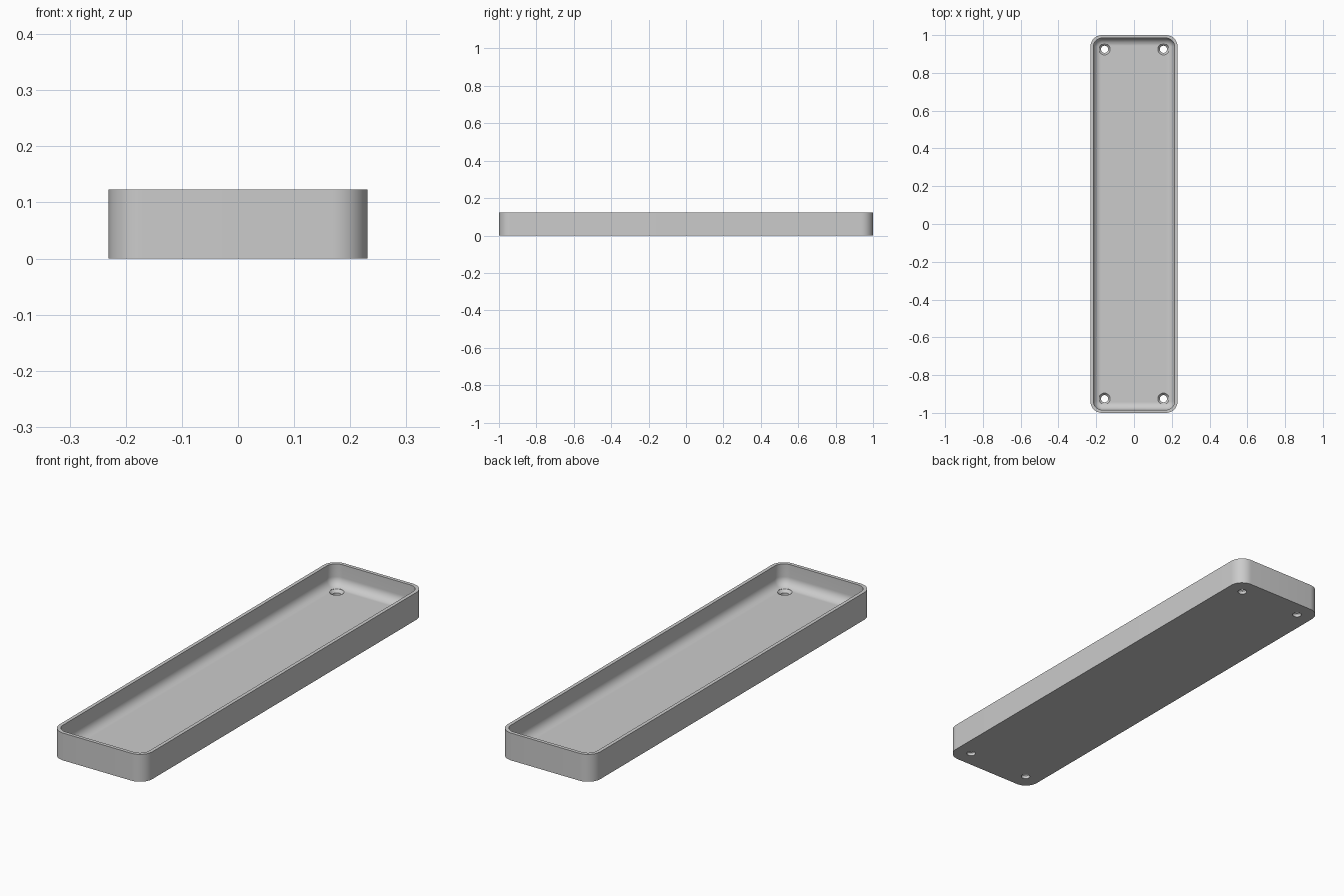
import bpy, bmesh
from math import cos, sin, pi

cube = bpy.data.objects.get("Cube")
if cube:
    bpy.data.objects.remove(cube, do_unlink=True)

HALF_X, HALF_Y, HEIGHT = 0.231, 1.0, 0.123
CORNER, WALL, FLOOR, FILLET = 0.062, 0.016, 0.026, 0.04
STEPS = 12

grey = bpy.data.materials.new("plain_grey")
grey.use_nodes = True
colour = (0.6, 0.6, 0.6, 1)
grey.diffuse_color = colour
grey.node_tree.nodes["Principled BSDF"].inputs["Base Color"].default_value = colour


def rounded_outline(inset):
    """Rounded rectangle, moved inwards by inset."""
    r = CORNER - inset
    points = []
    for quarter, (sx, sy) in enumerate([(1, 1), (-1, 1), (-1, -1), (1, -1)]):
        for i in range(STEPS + 1):
            a = (quarter + i / STEPS) * pi / 2
            points.append((sx * (HALF_X - CORNER) + r * cos(a),
                           sy * (HALF_Y - CORNER) + r * sin(a)))
    return points


def circle(radius, x, y, sides=32):
    return [(x + radius * cos(2 * pi * i / sides), y + radius * sin(2 * pi * i / sides))
            for i in range(sides)]


def loft(name, sections):
    """Closed solid through (outline, z) sections, capped at both ends."""
    bm = bmesh.new()
    rings = [[bm.verts.new((x, y, z)) for x, y in outline] for outline, z in sections]
    for a, b in zip(rings, rings[1:]):
        for i in range(len(a)):
            j = (i + 1) % len(a)
            bm.faces.new((a[i], a[j], b[j], b[i]))
    bm.faces.new(rings[0])
    bm.faces.new(rings[-1])
    bmesh.ops.recalc_face_normals(bm, faces=bm.faces)
    mesh = bpy.data.meshes.new(name)
    bm.to_mesh(mesh)
    bm.free()
    mesh.materials.append(grey)
    obj = bpy.data.objects.new(name, mesh)
    bpy.context.collection.objects.link(obj)
    return obj


# Tray: outer wall, flat rim, inner wall, then a rounded fillet into the floor
sections = [(rounded_outline(0), 0), (rounded_outline(0), HEIGHT),
            (rounded_outline(WALL), HEIGHT)]
for i in range(STEPS + 1):
    a = i / STEPS * pi / 2
    sections.append((rounded_outline(WALL + FILLET * (1 - cos(a))),
                     FLOOR + FILLET * (1 - sin(a))))
tray = loft("tray", sections)
bpy.context.view_layer.objects.active = tray
tray.select_set(True)

# Countersunk screw holes in the four corners
for x in (-0.156, 0.156):
    for y in (-0.925, 0.925):
        cutter = loft("hole_cutter", [
            (circle(0.019, x, y), -0.02), (circle(0.019, x, y), FLOOR - 0.012),
            (circle(0.03, x, y), FLOOR), (circle(0.03, x, y), FLOOR + 0.05)])
        cutter.hide_render = True
        cut = tray.modifiers.new("screw_hole", "BOOLEAN")
        cut.operation, cut.solver, cut.object = "DIFFERENCE", "EXACT", cutter
        bpy.ops.object.modifier_apply(modifier=cut.name)
        bpy.data.objects.remove(cutter, do_unlink=True)

bpy.ops.object.shade_smooth_by_angle(angle=pi / 6)
